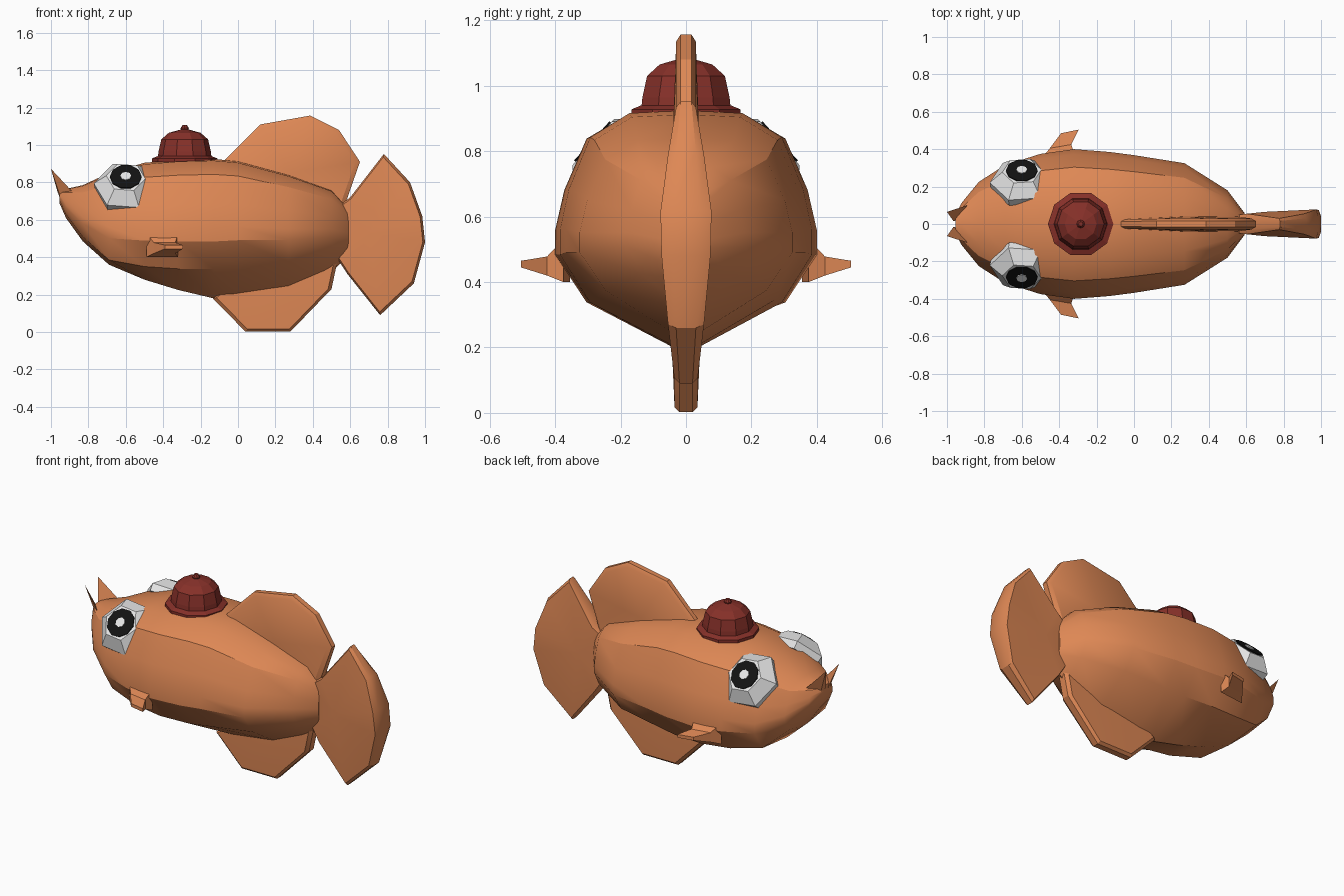
import bpy, bmesh, math
from mathutils import Vector, Matrix

if "Cube" in bpy.data.objects:
    bpy.data.objects.remove(bpy.data.objects["Cube"])


def material(name, rgb):
    m = bpy.data.materials.new(name)
    m.diffuse_color = (*rgb, 1)
    m.use_nodes = True
    m.node_tree.nodes["Principled BSDF"].inputs["Base Color"].default_value = m.diffuse_color
    return m


ORANGE = material("orange", (0.73, 0.245, 0.09))
RED = material("dark red", (0.24, 0.03, 0.022))
WHITE = material("white", (0.8, 0.8, 0.8))
BLACK = material("black", (0.006, 0.006, 0.006))


def make(name, verts, faces, mat, angle=None):
    me = bpy.data.meshes.new(name)
    me.from_pydata([tuple(v) for v in verts], [], faces)
    bm = bmesh.new()
    bm.from_mesh(me)
    bmesh.ops.recalc_face_normals(bm, faces=bm.faces)
    bm.to_mesh(me)
    bm.free()
    me.materials.append(mat)
    ob = bpy.data.objects.new(name, me)
    bpy.context.collection.objects.link(ob)
    if angle:
        bpy.ops.object.select_all(action='DESELECT')
        ob.select_set(True)
        bpy.context.view_layer.objects.active = ob
        bpy.ops.object.shade_smooth_by_angle(angle=math.radians(angle))
    return ob


def loft(name, rings, mat, angle=None):
    """Skin equal-sized rings and cap both ends."""
    n = len(rings[0])
    verts = [v for r in rings for v in r]
    faces = [(k * n + i, k * n + (i + 1) % n, (k + 1) * n + (i + 1) % n, (k + 1) * n + i)
             for k in range(len(rings) - 1) for i in range(n)]
    faces += [tuple(range(n)), tuple(range(len(verts) - n, len(verts)))]
    return make(name, verts, faces, mat, angle)


def turned(name, profile, sides, mat, frame, spin=0.0, angle=None):
    """Turn a (radius, height) profile about the z axis of a frame."""
    rings = []
    for r, h in profile:
        rings.append([frame @ Vector((r * math.cos(spin + math.tau * i / sides),
                                      r * math.sin(spin + math.tau * i / sides), h))
                      for i in range(sides)])
    return loft(name, rings, mat, angle)


# Body: x, bottom, chine, top, half width
SECTIONS = [(-0.955, 0.69, 0.705, 0.755, 0.05), (-0.92, 0.61, 0.63, 0.765, 0.115),
            (-0.83, 0.485, 0.51, 0.785, 0.225), (-0.69, 0.36, 0.385, 0.85, 0.315),
            (-0.5, 0.28, 0.35, 0.905, 0.375), (-0.32, 0.225, 0.338, 0.92, 0.40),
            (-0.13, 0.18, 0.337, 0.925, 0.385), (0.0, 0.185, 0.35, 0.913, 0.368),
            (0.27, 0.22, 0.375, 0.84, 0.325), (0.5, 0.32, 0.425, 0.758, 0.18),
            (0.59, 0.41, 0.45, 0.66, 0.06)]
SHAPE = [(0.76, 0), (1, 0.25), (1, 0.38), (0.93, 0.59), (0.76, 0.86), (0.45, 0.985)]
rings = []
for x, bot, chine, top, w in SECTIONS:
    half = [(w * a, chine + (top - chine) * b) for a, b in SHAPE]
    ring = [(x, 0, bot)] + [(x, y, z) for y, z in half] + [(x, 0, top)]
    ring += [(x, -y, z) for y, z in reversed(half)]
    rings.append(ring)
loft("body", rings, ORANGE, 30)


def fin(name, center, outline, inset):
    """Flat fin: thin rim, thicker shoulder, fanned sides. Outline holds x, z, half thickness."""
    cx, cz, ct = center
    n = len(outline)
    rows = [[], [], [], []]
    for x, z, t in outline:
        sx, sz = x + (cx - x) * inset, z + (cz - z) * inset
        for row, px, pz, y in zip(rows, (sx, x, x, sx), (sz, z, z, sz), (-t, -t * .55, t * .55, t)):
            row.append((px, y, pz))
    verts = sum(rows, []) + [(cx, -ct, cz), (cx, ct, cz)]
    faces = [(k * n + i, k * n + (i + 1) % n, (k + 1) * n + (i + 1) % n, (k + 1) * n + i)
             for k in range(3) for i in range(n)]
    for i in range(n):
        j = (i + 1) % n
        faces += [(i, j, 4 * n), (3 * n + i, 3 * n + j, 4 * n + 1)]
    return make(name, verts, faces, ORANGE, 30)


fin("dorsal_fin", (0.28, 0.85, 0.04),
    [(-0.07, 0.92, 0.025), (0.12, 1.11, 0.028), (0.385, 1.157, 0.03), (0.54, 1.08, 0.03),
     (0.652, 0.91, 0.03), (0.565, 0.66, 0.04), (0.2, 0.75, 0.04)], 0.07)
fin("ventral_fin", (0.2, 0.24, 0.045),
    [(-0.135, 0.18, 0.035), (0.04, 0.002, 0.035), (0.28, 0.002, 0.035), (0.5, 0.23, 0.04),
     (0.54, 0.42, 0.04), (0.1, 0.35, 0.04)], 0.06)
fin("tail_fin", (0.7, 0.53, 0.065),
    [(0.52, 0.41, 0.045), (0.585, 0.31, 0.05), (0.76, 0.09, 0.036), (0.94, 0.26, 0.055),
     (1.0, 0.48, 0.075), (0.985, 0.62, 0.078), (0.92, 0.8, 0.055), (0.78, 0.952, 0.03),
     (0.6, 0.72, 0.055), (0.52, 0.66, 0.045)], 0.04)

for side, label in ((-1, "right"), (1, "left")):
    # Side fin: flared root narrowing to a thin swept tip; x0, x1, z0, z1, y
    fin_rings = []
    for x0, x1, z0, z1, y in ((-0.49, -0.32, 0.40, 0.53, 0.375), (-0.45, -0.335, 0.42, 0.478, 0.425),
                              (-0.39, -0.295, 0.445, 0.465, 0.505)):
        fin_rings.append([(x0, side * (y - .02), z0), (x1, side * y, z0),
                          (x1, side * y, z1), (x0, side * (y - .02), z1)])
    loft(label + "_side_fin", fin_rings, ORANGE)

    # Pointed barbel over the mouth
    make(label + "_barbel",
         [(-0.965, side * 0.015, 0.75), (-0.915, side * 0.03, 0.62), (-0.89, side * 0.10, 0.755),
          (-1.0, side * 0.065, 0.873)],
         [(0, 1, 2), (0, 1, 3), (1, 2, 3), (2, 0, 3)], ORANGE)

    # Eye: six-sided dome with pupil and glint plates
    normal = Vector((0, side * 0.74, 0.67)).normalized()
    u = Vector((1, 0, 0))
    rot = Matrix((u, normal.cross(u), normal)).transposed().to_4x4()
    frame = Matrix.Translation((-0.6, side * 0.222, 0.772)) @ rot
    turned(label + "_eye", [(0.165, -0.03), (0.172, 0.015), (0.105, 0.083)], 6, WHITE, frame, 0.1 * side)
    turned(label + "_pupil", [(0.085, 0.082), (0.085, 0.089)], 10, BLACK, frame)
    turned(label + "_glint", [(0.029, 0.088), (0.029, 0.094)], 8, WHITE, frame)

# Cap: brim, faceted crown and top button
cap = Matrix.Translation((-0.285, 0, 0))
turned("cap_brim", [(0.175, 0.91), (0.175, 0.928), (0.145, 0.94)], 10, RED, cap)
turned("cap_crown", [(0.145, 0.92), (0.14, 0.965), (0.125, 1.03), (0.085, 1.065), (0.02, 1.083)],
       10, RED, cap)
turned("cap_button", [(0.018, 1.07), (0.022, 1.09), (0.012, 1.106)], 8, RED, cap)
